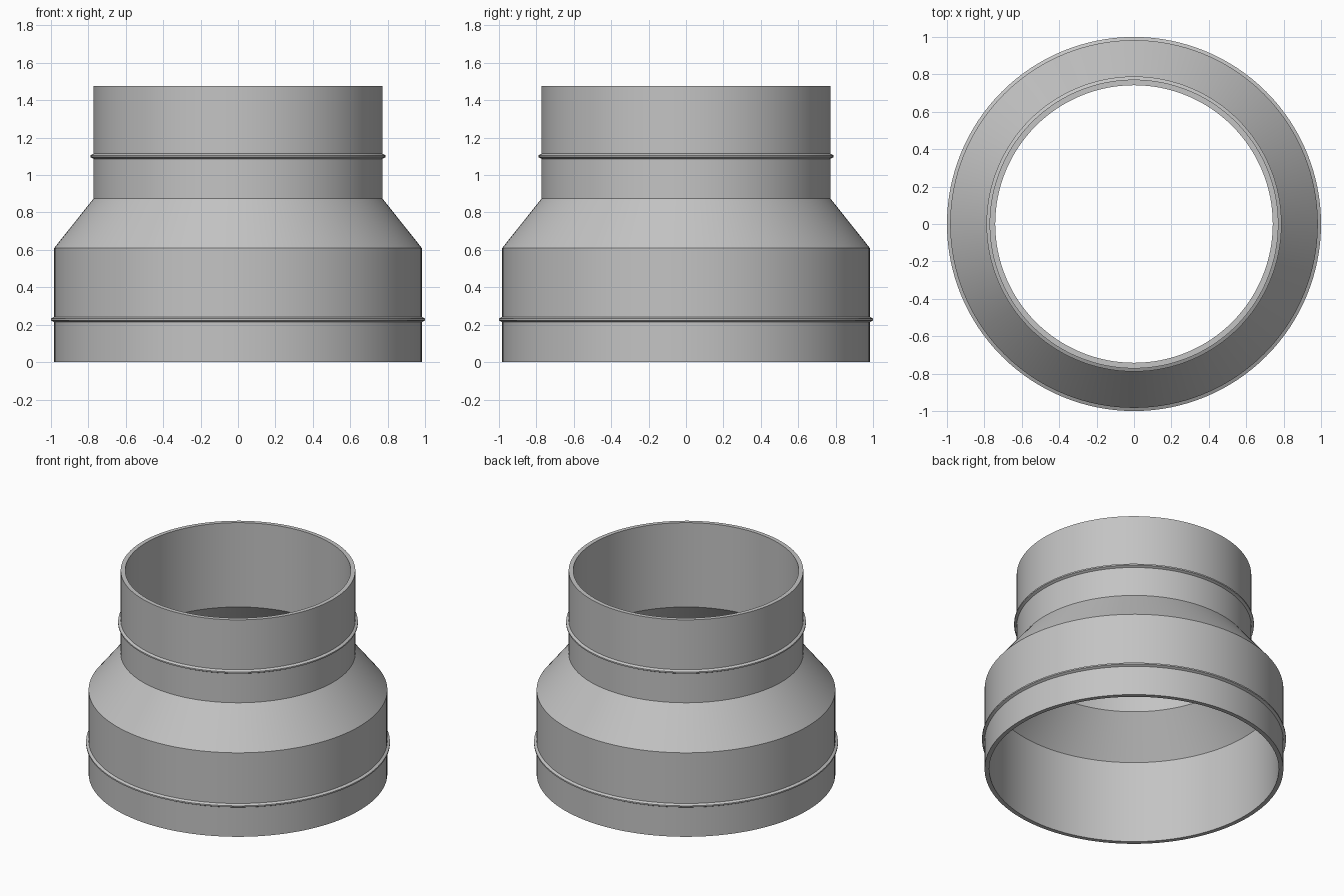
import bpy
import bmesh
from math import cos, sin, tau, radians

SEGMENTS = 128
WALL = 0.03
LOWER_R, UPPER_R = 0.983, 0.772
CONE_BOTTOM, CONE_TOP, HEIGHT = 0.61, 0.875, 1.477

cube = bpy.data.objects.get("Cube")
if cube:
    bpy.data.objects.remove(cube)

grey = bpy.data.materials.new("galvanised_grey")
grey.use_nodes = True
colour = (0.55, 0.55, 0.55, 1)
grey.diffuse_color = colour
grey.node_tree.nodes["Principled BSDF"].inputs["Base Color"].default_value = colour


def bead(radius, z):
    """Profile points of a small raised ring around a pipe."""
    return [(radius, z - 0.014), (radius + 0.017, z - 0.005),
            (radius + 0.017, z + 0.005), (radius, z + 0.014)]


def lathe(name, profile):
    """Revolve a closed (radius, z) profile around the z axis."""
    bm = bmesh.new()
    rings = [[bm.verts.new((r * cos(tau * i / SEGMENTS), r * sin(tau * i / SEGMENTS), z))
              for i in range(SEGMENTS)] for r, z in profile]
    for a, b in zip(rings, rings[1:] + rings[:1]):
        for i in range(SEGMENTS):
            j = (i + 1) % SEGMENTS
            bm.faces.new((a[i], a[j], b[j], b[i]))
    bmesh.ops.recalc_face_normals(bm, faces=bm.faces)
    mesh = bpy.data.meshes.new(name)
    bm.to_mesh(mesh)
    bm.free()
    mesh.materials.append(grey)
    obj = bpy.data.objects.new(name, mesh)
    bpy.context.collection.objects.link(obj)
    bpy.ops.object.select_all(action="DESELECT")
    obj.select_set(True)
    bpy.context.view_layer.objects.active = obj
    bpy.ops.object.shade_smooth_by_angle(angle=radians(25))
    return obj


# Outer skin from bottom to top with both beads, then the bore back down
outer = [(LOWER_R, 0), *bead(LOWER_R, 0.228), (LOWER_R, CONE_BOTTOM),
         (UPPER_R, CONE_TOP), *bead(UPPER_R, 1.101), (UPPER_R, HEIGHT)]
inner = [(UPPER_R - WALL, HEIGHT), (UPPER_R - WALL, CONE_TOP - 0.01),
         (LOWER_R - WALL, CONE_BOTTOM - 0.01), (LOWER_R - WALL, 0)]
lathe("pipe_reducer", outer + inner)
